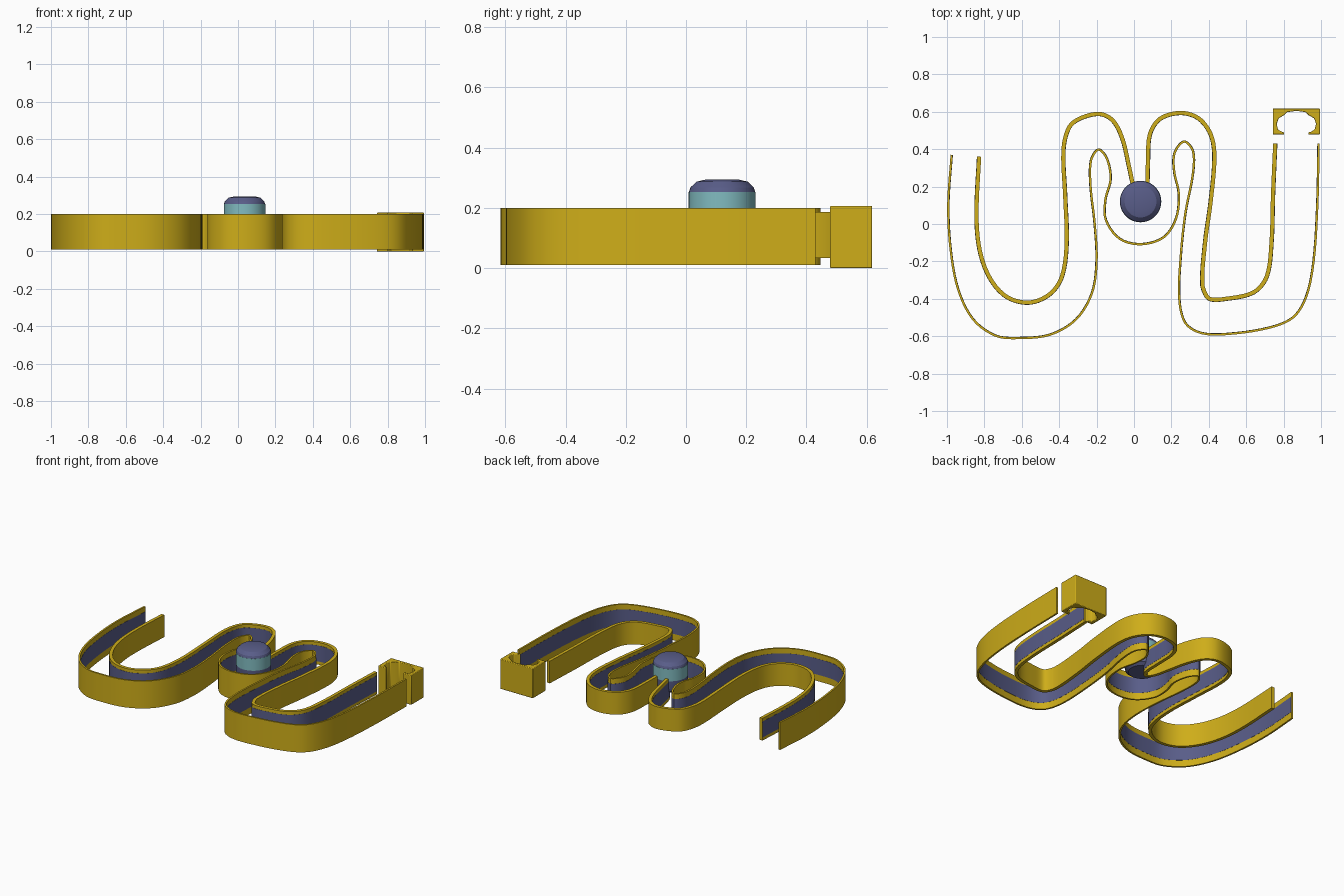
import bpy, bmesh, math
from mathutils import Vector

if "Cube" in bpy.data.objects:
    bpy.data.objects.remove(bpy.data.objects["Cube"])


def material(name, color):
    m = bpy.data.materials.new(name)
    m.diffuse_color = color
    m.use_nodes = True
    m.node_tree.nodes["Principled BSDF"].inputs["Base Color"].default_value = m.diffuse_color
    return m


GOLD = material("gold", (0.62, 0.42, 0.01, 1))
BLUE = material("slate_blue", (0.10, 0.11, 0.25, 1))
TEAL = material("teal", (0.22, 0.50, 0.53, 1))


def finish(name, bm, mat, angle=35):
    bmesh.ops.recalc_face_normals(bm, faces=bm.faces)
    me = bpy.data.meshes.new(name)
    bm.to_mesh(me)
    bm.free()
    ob = bpy.data.objects.new(name, me)
    bpy.context.collection.objects.link(ob)
    me.materials.append(mat)
    bpy.ops.object.select_all(action='DESELECT')
    ob.select_set(True)
    bpy.context.view_layer.objects.active = ob
    bpy.ops.object.shade_smooth_by_angle(angle=math.radians(angle))
    return ob


def smooth_path(points, steps=5):
    """Centripetal-style smooth curve through the points."""
    p = [Vector(q) for q in points]
    p = [2 * p[0] - p[1]] + p + [2 * p[-1] - p[-2]]
    out = []
    for a, b, c, d in zip(p, p[1:], p[2:], p[3:]):
        l0, l1, l2 = [(v - u).length for u, v in ((a, b), (b, c), (c, d))]
        m1 = ((b - a) / l0 * l1 + (c - b)) * (l1 / (l0 + l1)) if l0 > l1 * 3 else (c - a) * (l1 / (l0 + l1))
        m2 = (d - b) * (l1 / (l1 + l2))
        for i in range(steps):
            t = i / steps
            out.append((2*t**3 - 3*t*t + 1) * b + (t**3 - 2*t*t + t) * m1
                       + (3*t*t - 2*t**3) * c + (t**3 - t*t) * m2)
    return out + [p[-2]]


def ribbon(name, path, d0, d1, z0, z1, mat):
    """Upright strip along a path, between two sideways offsets."""
    bm = bmesh.new()
    rings = []
    for i, p in enumerate(path):
        t = (path[min(i + 1, len(path) - 1)] - path[max(i - 1, 0)]).normalized()
        n = Vector((-t.y, t.x))
        a, b = p + n * d0, p + n * d1
        rings.append([bm.verts.new((q.x, q.y, z)) for q, z in
                      ((a, z0), (b, z0), (b, z1), (a, z1))])
    for r, s in zip(rings, rings[1:]):
        for k in range(4):
            bm.faces.new((r[k], r[k - 1], s[k - 1], s[k]))
    bm.faces.new(rings[0])
    bm.faces.new(rings[-1][::-1])
    return finish(name, bm, mat)


def lathe(name, profile, mat, centre=(0.035, 0.12), n=48):
    bm = bmesh.new()
    rings = [[bm.verts.new((centre[0] + r * math.cos(2 * math.pi * i / n),
                            centre[1] + r * math.sin(2 * math.pi * i / n), z))
              for i in range(n)] for r, z in profile]
    for r, s in zip(rings, rings[1:]):
        for i in range(n):
            bm.faces.new((r[i - 1], r[i], s[i], s[i - 1]))
    bm.faces.new(rings[0])
    bm.faces.new(rings[-1])
    return finish(name, bm, mat, 25)


# Outer wall: thin winding band, with a stripe on its channel side
outer = smooth_path([
    (-0.975, 0.37), (-0.993, 0.1), (-0.98, -0.14), (-0.94, -0.35), (-0.86, -0.51),
    (-0.74, -0.597), (-0.62, -0.61), (-0.45, -0.592), (-0.31, -0.51), (-0.225, -0.37),
    (-0.2, -0.2), (-0.21, 0.0), (-0.232, 0.2), (-0.23, 0.34), (-0.19, 0.398),
    (-0.145, 0.35), (-0.125, 0.24), (-0.153, 0.13), (-0.15, 0.02), (-0.075, -0.08),
    (0.04, -0.108), (0.16, -0.07), (0.225, 0.03), (0.24, 0.16), (0.215, 0.28),
    (0.217, 0.38), (0.268, 0.441), (0.315, 0.39), (0.315, 0.27), (0.275, 0.06),
    (0.25, -0.17), (0.242, -0.4), (0.275, -0.53), (0.36, -0.583), (0.5, -0.588),
    (0.72, -0.555), (0.85, -0.5), (0.92, -0.39), (0.96, -0.2), (0.98, 0.1), (0.987, 0.43)])
ribbon("outer_wall", outer, -0.006, 0.006, 0.01, 0.2, GOLD)
ribbon("outer_wall_stripe", outer, 0.003, 0.007, 0.055, 0.165, BLUE)

# Inner wall: thicker, lower band meeting under the knob
inner = smooth_path([
    (-0.828, 0.36), (-0.842, 0.05), (-0.825, -0.14), (-0.77, -0.29), (-0.68, -0.39),
    (-0.56, -0.42), (-0.45, -0.375), (-0.385, -0.28), (-0.36, -0.1), (-0.368, 0.15),
    (-0.377, 0.4), (-0.345, 0.52), (-0.28, 0.568), (-0.18, 0.588), (-0.11, 0.55),
    (-0.06, 0.45), (-0.025, 0.3), (0.0, 0.2), (0.035, 0.16), (0.067, 0.2),
    (0.074, 0.32), (0.085, 0.48), (0.14, 0.563), (0.25, 0.594), (0.345, 0.565),
    (0.41, 0.48), (0.43, 0.36), (0.41, 0.12), (0.38, -0.1), (0.366, -0.33),
    (0.4, -0.398), (0.49, -0.4), (0.64, -0.365), (0.71, -0.28), (0.735, -0.1),
    (0.743, 0.15), (0.755, 0.43)])
ribbon("inner_wall", inner, -0.011, 0.011, 0.033, 0.187, GOLD)
ribbon("inner_wall_stripe", inner, -0.012, -0.008, 0.055, 0.165, BLUE)

# Round knob: blue base, teal collar, bevelled blue cap
lathe("knob_base", [(0.085, 0.08), (0.105, 0.095), (0.11, 0.12), (0.11, 0.18)], BLUE)
lathe("knob_collar", [(0.111, 0.17), (0.111, 0.253)], TEAL)
lathe("knob_cap", [(0.11, 0.253), (0.105, 0.268), (0.085, 0.287), (0.055, 0.294)], BLUE)

# C-shaped end clip with a rounded cavity open towards the walls
cx = 0.868
half = [(0.0, 0.605), (0.05, 0.598), (0.065, 0.582), (0.095, 0.565), (0.105, 0.535),
        (0.098, 0.505), (0.08, 0.494), (0.065, 0.49), (0.065, 0.478), (0.126, 0.478),
        (0.126, 0.618)]
bm = bmesh.new()
outline = [(cx + x, y) for x, y in half] + [(cx - x, y) for x, y in half[:0:-1]]
face = bm.faces.new([bm.verts.new((x, y, 0)) for x, y in outline])
new = bmesh.ops.extrude_face_region(bm, geom=[face])["geom"]
bmesh.ops.translate(bm, vec=(0, 0, 0.207),
                    verts=[v for v in new if isinstance(v, bmesh.types.BMVert)])
clip = finish("end_clip", bm, GOLD)
bev = clip.modifiers.new("soft_edges", 'BEVEL')
bev.width = 0.004
bev.segments = 2
